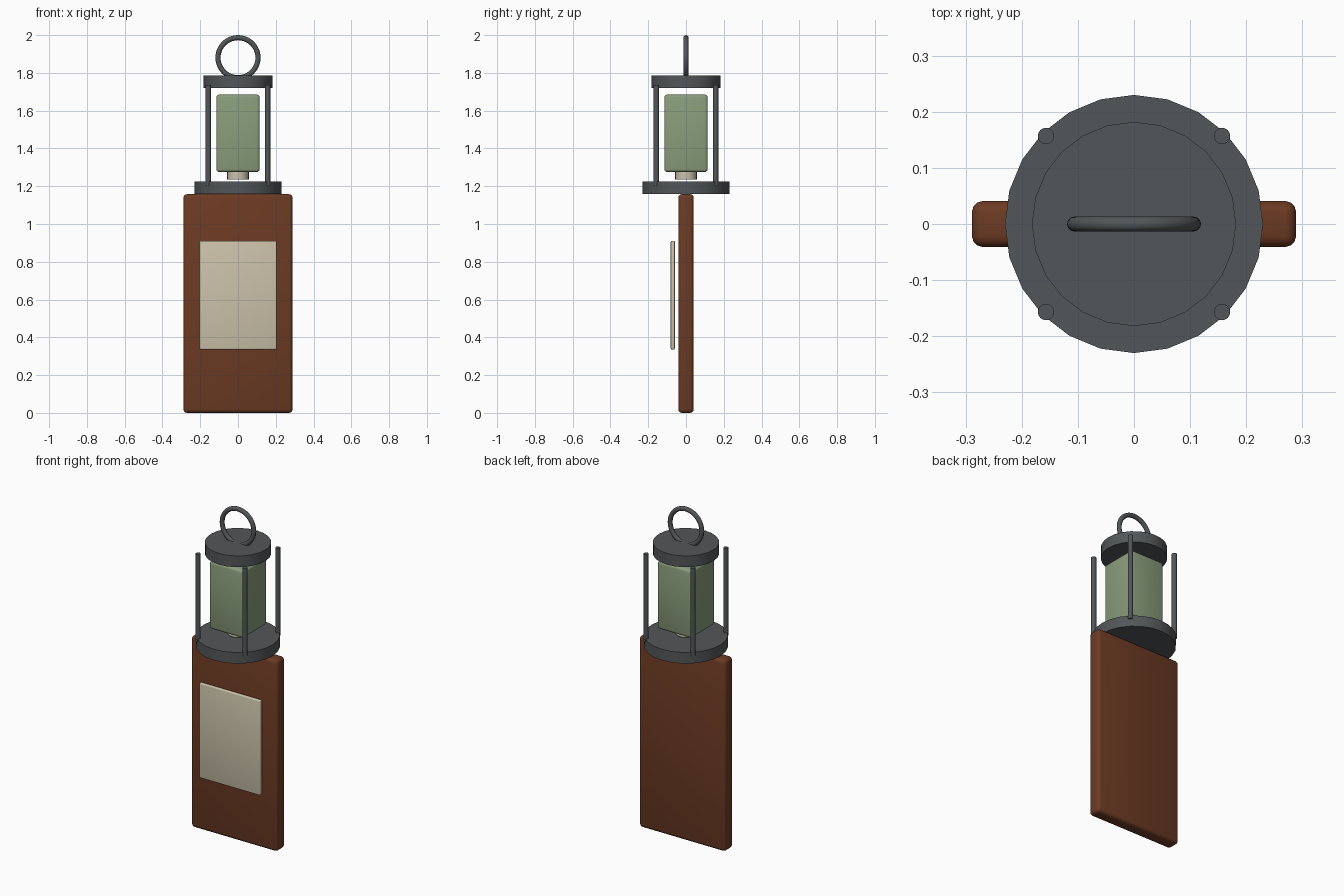
import bpy
import math

cube = bpy.data.objects.get("Cube")
if cube:
    bpy.data.objects.remove(cube, do_unlink=True)


def material(name, rgb):
    m = bpy.data.materials.new(name)
    m.use_nodes = True
    m.diffuse_color = (*rgb, 1)
    m.node_tree.nodes["Principled BSDF"].inputs["Base Color"].default_value = (*rgb, 1)
    return m


wood = material("brown wood", (0.15, 0.043, 0.017))
metal = material("dark grey metal", (0.086, 0.094, 0.098))
glass = material("sage green glass", (0.25, 0.34, 0.2))
sand = material("pale sand", (0.6, 0.54, 0.4))


def finish(name, mat):
    obj = bpy.context.object
    obj.name = name
    obj.data.materials.append(mat)
    bpy.ops.object.shade_smooth_by_angle(angle=math.radians(32))
    return obj


def box(name, mat, half_x, half_y, bottom, top, bevel, y=0):
    bpy.ops.mesh.primitive_cube_add(size=2, location=(0, y, (bottom + top) / 2))
    bpy.context.object.scale = (half_x, half_y, (top - bottom) / 2)
    bpy.ops.object.transform_apply(location=False, rotation=False, scale=True)
    mod = bpy.context.object.modifiers.new("rounded edges", "BEVEL")
    mod.width = bevel
    mod.segments = 3
    bpy.ops.object.modifier_apply(modifier=mod.name)
    return finish(name, mat)


def cylinder(name, mat, radius, bottom, top, sides=24, x=0, y=0):
    bpy.ops.mesh.primitive_cylinder_add(
        vertices=sides, radius=radius, depth=top - bottom,
        location=(x, y, (bottom + top) / 2))
    return finish(name, mat)


# Backing board and the thin plate standing off its front
box("backing_board", wood, 0.289, 0.041, 0, 1.158, 0.02)
box("front_plate", sand, 0.204, 0.011, 0.336, 0.91, 0.006, y=-0.07)

# Lantern base, burner, glass and cap
cylinder("lantern_base", metal, 0.23, 1.158, 1.225)
cylinder("burner", sand, 0.057, 1.235, 1.29)
box("glass_body", glass, 0.115, 0.115, 1.275, 1.685, 0.015)
cylinder("lantern_cap", metal, 0.182, 1.719, 1.787)

# Four corner posts
for side, x in (("left", 0.157), ("right", -0.157)):
    for end, y in (("front", -0.157), ("back", 0.157)):
        cylinder(f"{end}_{side}_post", metal, 0.0145, 1.205, 1.735, 16, x, y)

# Carrying ring
bpy.ops.mesh.primitive_torus_add(
    major_radius=0.106, minor_radius=0.0135, major_segments=48, minor_segments=12,
    location=(0, 0, 1.8805), rotation=(math.pi / 2, 0, 0))
finish("carrying_ring", metal)
bpy.ops.object.shade_smooth()
